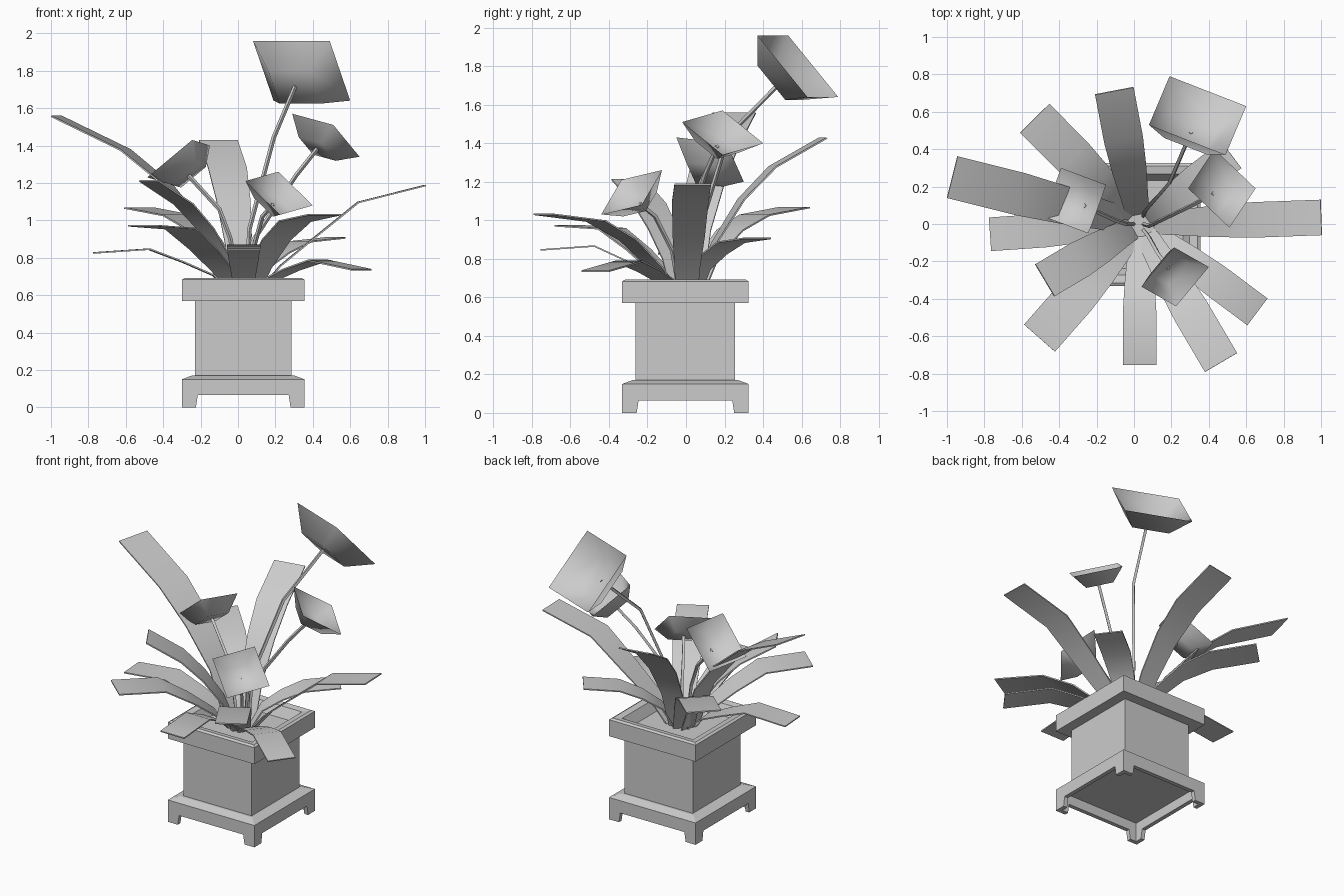
import bpy, bmesh
from math import radians
from mathutils import Vector

if "Cube" in bpy.data.objects:
    bpy.data.objects.remove(bpy.data.objects["Cube"])

GREY = (0.6, 0.6, 0.6, 1.0)
grey = bpy.data.materials.new("plain_grey")
grey.use_nodes = True
grey.diffuse_color = GREY
grey.node_tree.nodes["Principled BSDF"].inputs["Base Color"].default_value = GREY
POT = Vector((0.028, -0.003, 0))


def finish(name, bm, angle=None):
    me = bpy.data.meshes.new(name)
    bm.to_mesh(me)
    bm.free()
    me.materials.append(grey)
    ob = bpy.data.objects.new(name, me)
    bpy.context.collection.objects.link(ob)
    if angle:
        bpy.ops.object.select_all(action='DESELECT')
        ob.select_set(True)
        bpy.context.view_layer.objects.active = ob
        bpy.ops.object.shade_smooth_by_angle(angle=radians(angle))
    return ob


def loft(bm, rings, first=True, last=True):
    """Bridge closed rings of points, with optional end caps."""
    rows = [[bm.verts.new(p) for p in ring] for ring in rings]
    n = len(rows[0])
    for a, b in zip(rows, rows[1:]):
        for i in range(n):
            j = (i + 1) % n
            bm.faces.new((a[i], a[j], b[j], b[i]))
    if first:
        bm.faces.new(rows[0][::-1])
    if last:
        bm.faces.new(rows[-1])


def square_turned(name, profile):
    """Stack of squares from (half width, height) pairs."""
    bm = bmesh.new()
    corners = ((-1, -1), (1, -1), (1, 1), (-1, 1))
    loft(bm, [[POT + Vector((x * h, y * h, z)) for x, y in corners] for h, z in profile])
    bmesh.ops.recalc_face_normals(bm, faces=bm.faces)
    return finish(name, bm)


# Pot: hollow foot skirt, body, and rim with a soil bed
square_turned("pot_foot", [(0.3, 0.13), (0.3, 0.065), (0.328, 0.065),
                           (0.328, 0.15), (0.275, 0.17)])
square_turned("pot_body", [(0.258, 0.16), (0.258, 0.58)])
square_turned("pot_rim", [(0.25, 0.57), (0.328, 0.57), (0.328, 0.683), (0.312, 0.692),
                          (0.27, 0.685), (0.235, 0.62)])

# Angled corner feet
for sx, sy, label in ((-1, -1, "front_right"), (1, -1, "front_left"),
                      (1, 1, "back_left"), (-1, 1, "back_right")):
    rings = []
    for length, z in ((0.075, 0), (0.085, 0.066)):
        o, i, e = 0.328, 0.3, 0.328 - length
        ell = ((o, o), (e, o), (e, i), (i, i), (i, e), (o, e))
        rings.append([POT + Vector((sx * x, sy * y, z)) for x, y in ell])
    bm = bmesh.new()
    loft(bm, rings)
    bmesh.ops.recalc_face_normals(bm, faces=bm.faces)
    finish("foot_" + label, bm)

# Leaves: tip x, tip y, tip width, heights along the arch
LEAVES = [
    (-0.97, 0.25, 0.23, (0.95, 1.19, 1.38, 1.56)),
    (1.00, 0.035, 0.19, (0.76, 0.92, 1.1, 1.19)),
    (0.52, 0.37, 0.18, (0.75, 0.83, 0.89, 0.91)),
    (-0.105, 0.71, 0.21, (0.88, 1.11, 1.28, 1.43)),
    (-0.53, 0.565, 0.22, (0.81, 0.95, 1.03, 1.07)),
    (-0.77, -0.055, 0.18, (0.71, 0.78, 0.85, 0.83)),
    (-0.475, -0.3, 0.2, (0.8, 0.96, 1.09, 1.215)),
    (-0.505, -0.61, 0.22, (0.73, 0.85, 0.96, 0.975)),
    (0.03, -0.755, 0.18, (0.7, 0.79, 0.87, 0.85)),
    (0.465, -0.74, 0.2, (0.75, 0.9, 1.0, 1.035)),
    (0.66, -0.47, 0.18, (0.68, 0.74, 0.79, 0.74)),
]
for k, (x, y, width, heights) in enumerate(LEAVES):
    bm = bmesh.new()
    heart = Vector((0.03, 0, 0))
    run = Vector((x, y, 0)) - heart
    side = Vector((-run.y, run.x, 0)).normalized()
    rows = []
    for f, w, z in zip((0.06, 0.2, 0.4, 0.63, 1), (0.6, 0.7, 0.88, 1, 1), (0.6,) + heights):
        mid = heart + run * f + Vector((0, 0, z))
        rows.append([bm.verts.new(mid + side * s * w * width / 2) for s in (1, -1)])
    for a, b in zip(rows, rows[1:]):
        bm.faces.new((a[0], a[1], b[1], b[0]))
    bm.normal_update()
    bmesh.ops.solidify(bm, geom=bm.faces[:], thickness=0.008)
    bmesh.ops.recalc_face_normals(bm, faces=bm.faces)
    finish(f"leaf_{k + 1}", bm, 50)

# Flowers: three corners of the square opening, then the stem path
FLOWERS = [
    ("tall", ((0.08, 0.53, 1.96), (0.49, 0.37, 1.96), (0.6, 0.63, 1.64)),
     ((0.05, 0.04, 0.6), (0.06, 0.07, 0.95), (0.19, 0.22, 1.44))),
    ("left", ((0.51, -0.02, 1.51), (0.65, 0.19, 1.34), (0.43, 0.4, 1.4)),
     ((0.05, 0, 0.6), (0.08, -0.01, 0.89), (0.31, 0.1, 1.24))),
    ("right", ((-0.485, 0.04, 1.23), (-0.245, -0.05, 1.43), (-0.15, 0.21, 1.4)),
     ((0, 0, 0.6), (-0.04, 0, 0.9), (-0.1, 0.02, 1.06))),
    ("front", ((0.04, -0.335, 1.21), (0.225, -0.44, 1.03), (0.4, -0.23, 1.08)),
     ((0.05, -0.03, 0.6), (0.08, -0.07, 0.84), (0.13, -0.16, 1.02))),
]
for label, corners, path in FLOWERS:
    a, b, c = map(Vector, corners)
    opening = [a, b, c, a + c - b]
    centre = (a + c) / 2
    normal = (b - a).cross(c - b).normalized()
    base = centre - normal * (b - a).length * 0.3

    # Open cup
    bm = bmesh.new()
    loft(bm, [[base + (p - centre) * 0.55 for p in opening], opening], last=False)
    finish("flower_" + label, bm, 80)

    # Square-section bent stem
    pts = [Vector(p) for p in path] + [base + normal * 0.004]
    bm = bmesh.new()
    rings = []
    for i, p in enumerate(pts):
        d = (pts[min(i + 1, len(pts) - 1)] - pts[max(i - 1, 0)]).normalized()
        u = d.cross(Vector((0, 1, 0))).normalized() * 0.012
        v = d.cross(u)
        rings.append([p + u, p + v, p - u, p - v])
    loft(bm, rings)
    bmesh.ops.recalc_face_normals(bm, faces=bm.faces)
    finish("stem_" + label, bm, 40)
